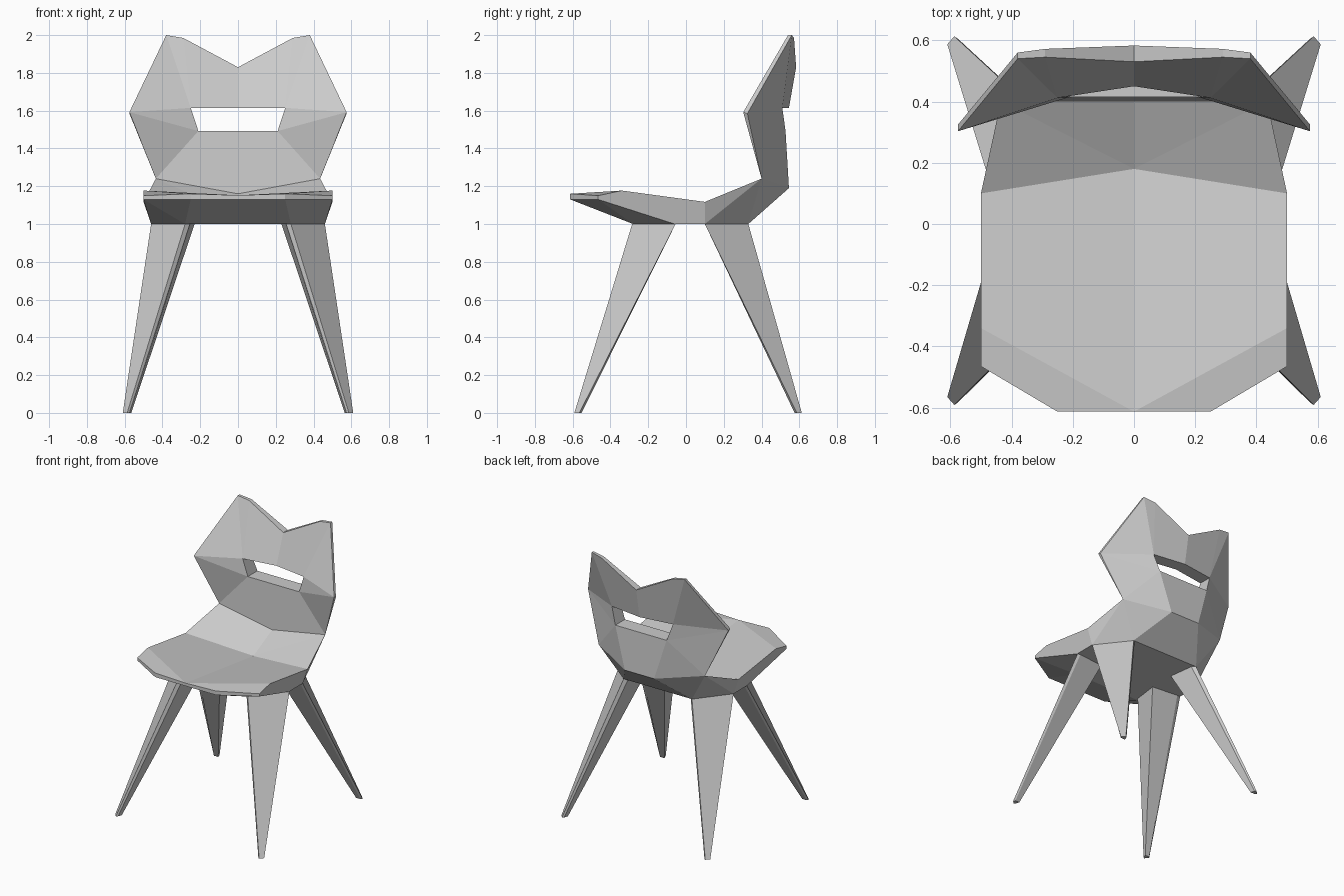
import bpy
import bmesh

if "Cube" in bpy.data.objects:
    bpy.data.objects.remove(bpy.data.objects["Cube"])


def add_object(name, bm):
    bmesh.ops.recalc_face_normals(bm, faces=bm.faces)
    mesh = bpy.data.meshes.new(name)
    bm.to_mesh(mesh)
    bm.free()
    ob = bpy.data.objects.new(name, mesh)
    bpy.context.collection.objects.link(ob)
    return ob


# Seat and backrest: one faceted shell, described as its right half
POINTS = {
    # backrest outline, front (f) and rear (r)
    "f0": (0, .53, 1.83), "f1": (.29, .545, 1.985), "f2": (.38, .54, 2), "f3": (.575, .303, 1.592),
    "r0": (0, .583, 1.83), "r1": (.29, .572, 1.985), "r2": (.38, .56, 2), "r3": (.575, .325, 1.585),
    # grip hole: top centre, top corner, bottom corner, bottom centre
    "h0": (0, .45, 1.615), "h1": (.25, .412, 1.615), "h2": (.21, .415, 1.492), "h3": (0, .415, 1.492),
    "g0": (0, .545, 1.615), "g1": (.25, .51, 1.615), "g2": (.21, .527, 1.492), "g3": (0, .527, 1.492),
    # crease between back and seat, rear ridge
    "k": (.435, .40, 1.24), "k0": (0, .40, 1.16), "e": (.12, .545, 1.19), "e0": (0, .545, 1.19),
    # seat top and front lip
    "d": (.5, .10, 1.117), "d0": (0, .18, 1.05), "t1": (.5, -.34, 1.177), "t2": (.5, -.465, 1.15),
    "t3": (.25, -.613, 1.16), "t0": (0, -.613, 1.152),
    "u2": (.5, -.465, 1.13), "u3": (.25, -.613, 1.13), "u0": (0, -.613, 1.13),
    # underside
    "b1": (.46, .10, 1), "b2": (.28, .33, 1), "b3": (0, .33, 1),
    "b4": (.46, -.06, 1), "b5": (.28, -.28, 1), "b6": (0, -.28, 1),
}
FACES = [
    # backrest front, rear, rim and hole walls
    "f0 f1 h1 h0", "f1 f2 h1", "f2 f3 h1", "f3 h2 h1", "f3 k h2", "h2 k k0 h3",
    "r0 r1 g1 g0", "r1 r2 g1", "r2 r3 g1", "r3 g2 g1", "r3 k g2", "k e g2", "g2 e e0 g3",
    "f0 f1 r1 r0", "f1 f2 r2 r1", "f2 f3 r3 r2", "f3 k r3",
    "h0 h1 g1 g0", "h1 h2 g2 g1", "h2 h3 g3 g2",
    # seat top, lip and sides
    "k d d0", "k d0 k0", "d t1 t0 d0", "t1 t2 t3 t0", "t2 u2 u3 t3", "t3 u3 u0 t0",
    "d b1 b4 u2 t2 t1", "u2 b4 b5", "u2 b5 u3", "u3 b5 b6 u0",
    # lower back and underside
    "d k b1", "k b2 b1", "k e b2", "e b2 b3 e0", "b1 b2 b3 b6 b5 b4",
]
bm = bmesh.new()
verts = {n: bm.verts.new(co) for n, co in POINTS.items()}
for face in FACES:
    bm.faces.new([verts[n] for n in face.split()])
bmesh.ops.mirror(bm, geom=bm.verts[:] + bm.edges[:] + bm.faces[:], axis='X', merge_dist=0.001)
bmesh.ops.remove_doubles(bm, verts=bm.verts, dist=0.001)
add_object("seat_and_backrest", bm)

# Legs: tapered five-sided spikes lofted from seat corner to foot
TOP = [(.46, .10), (.28, .33), (.255, .31), (.23, .12), (.435, .10)]
FOOT = [(.61, .587), (.587, .613), (.575, .605), (.565, .575), (.60, .575)]


def leg(name, side, front):
    def ring(profile, z, shift):
        return [bm.verts.new((side * x, shift - y if front else y, z)) for x, y in profile]
    bm = bmesh.new()
    top = ring(TOP, 1, .045)
    foot = ring(FOOT, 0, .022)
    n = len(top)
    for i in range(n):
        j = (i + 1) % n
        bm.faces.new((top[i], top[j], foot[j], foot[i]))
    bm.faces.new(top)
    bm.faces.new(foot)
    add_object(name, bm)


for side, label in ((1, "right"), (-1, "left")):
    leg("front_leg_" + label, side, True)
    leg("rear_leg_" + label, side, False)
